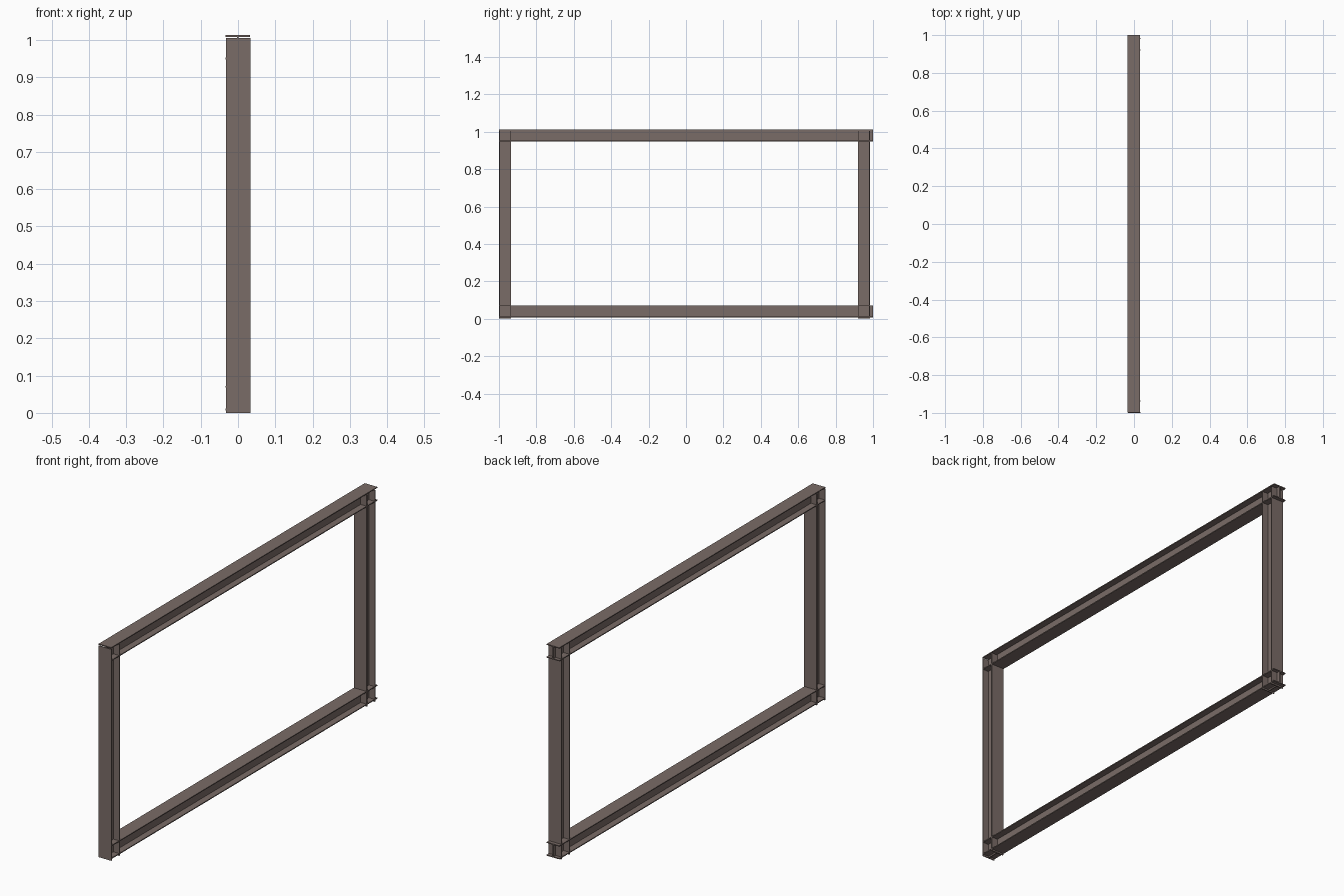
import bpy, bmesh
from mathutils import Vector

if "Cube" in bpy.data.objects:
    bpy.data.objects.remove(bpy.data.objects["Cube"])

steel = bpy.data.materials.new("brown grey steel")
steel.diffuse_color = (0.195, 0.15, 0.136, 1)
steel.use_nodes = True
steel.node_tree.nodes["Principled BSDF"].inputs["Base Color"].default_value = steel.diffuse_color

W, D, T = 0.0665, 0.065, 0.0045   # flange width, section depth, plate thickness


def i_beam(name, axis, x, centre, start, end):
    """I-section extruded along axis ('Y' or 'Z'); web lies in the plane x = const."""
    w, d, t = W / 2, D / 2, T / 2
    half = [(w, d), (w, d - T), (t, d - T), (t, T - d), (w, T - d), (w, -d)]
    profile = half + [(-a, b) for a, b in reversed(half)]
    bm = bmesh.new()

    def point(a, b, s):
        if axis == 'Y':
            return (x + a, s, centre + b)
        return (x + a, centre + b, s)

    face = bm.faces.new([bm.verts.new(point(a, b, start)) for a, b in profile])
    ext = bmesh.ops.extrude_face_region(bm, geom=[face], use_keep_orig=True)
    move = Vector((0, end - start, 0)) if axis == 'Y' else Vector((0, 0, end - start))
    bmesh.ops.translate(bm, vec=move,
                        verts=[g for g in ext['geom'] if isinstance(g, bmesh.types.BMVert)])
    bmesh.ops.recalc_face_normals(bm, faces=bm.faces)
    mesh = bpy.data.meshes.new(name)
    bm.to_mesh(mesh)
    bm.free()
    mesh.materials.append(steel)
    obj = bpy.data.objects.new(name, mesh)
    bpy.context.collection.objects.link(obj)


# Horizontal beams
i_beam("bottom_beam", 'Y', -0.0005, 0.0395, -0.9985, 1.0)
i_beam("top_beam", 'Y', -0.0005, 0.9805, -0.9985, 1.0)

# Upright columns
i_beam("front_column", 'Z', 0.0005, -0.9675, 0.0, 1.005)
i_beam("back_column", 'Z', 0.0005, 0.951, 0.0, 1.005)
